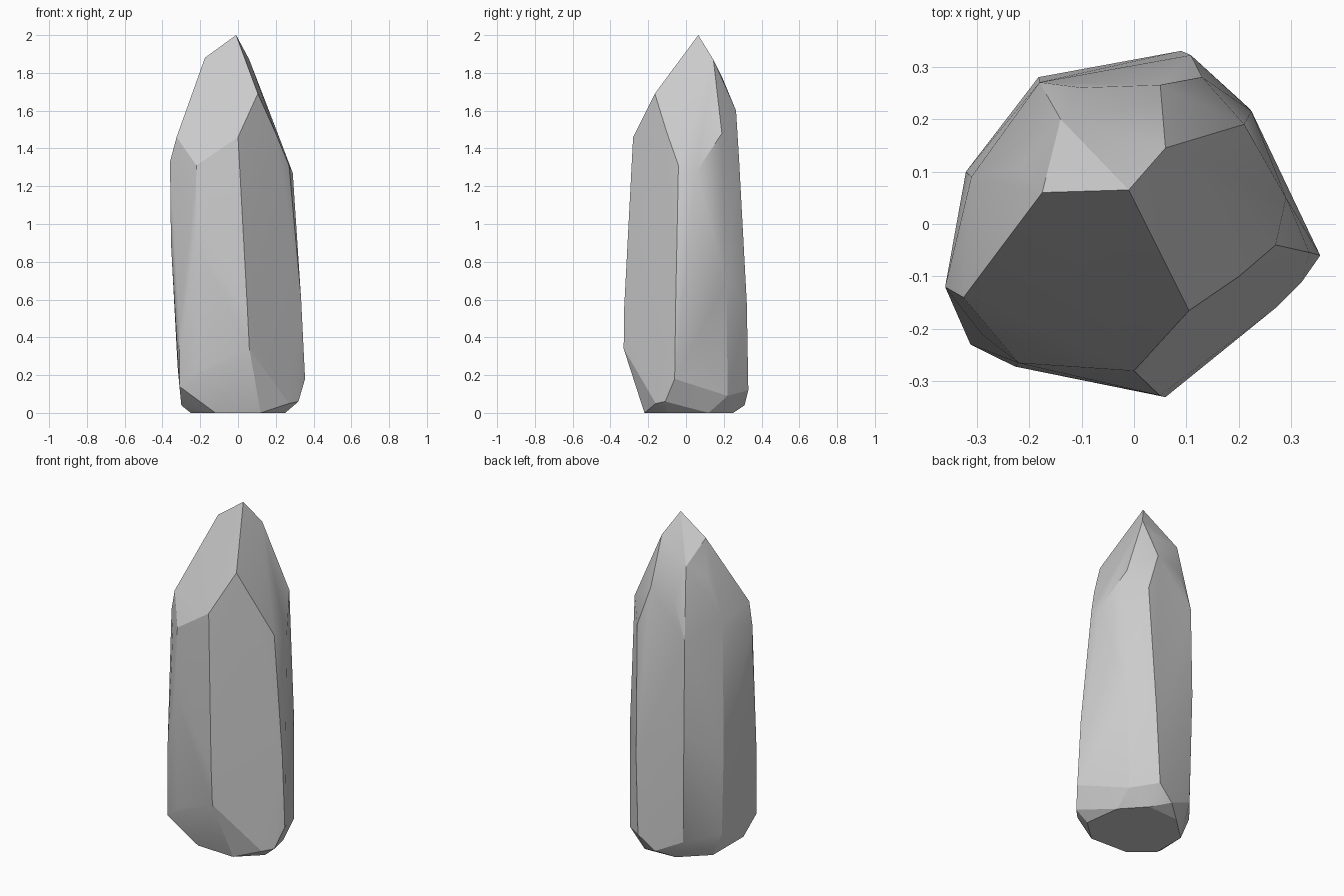
import bpy
import bmesh
import math
from mathutils import Vector

default = bpy.data.objects.get("Cube")
if default:
    bpy.data.objects.remove(default, do_unlink=True)


def make_material(name, colour):
    material = bpy.data.materials.new(name)
    material.use_nodes = True
    material.diffuse_color = colour
    shader = next(n for n in material.node_tree.nodes if n.type == "BSDF_PRINCIPLED")
    shader.inputs["Base Color"].default_value = colour
    return material


def long_edge(low, high, heights, bulge=0.012):
    """Points up one long edge of the shaft, bowed slightly outward at the middle knots."""
    low, high = Vector(low), Vector(high)
    bottom, top = heights[0], heights[-1]
    points = []
    for z in heights:
        t = (z - bottom) / (top - bottom)
        flat = low.lerp(high, t)
        flat += flat.normalized() * bulge * math.sin(math.pi * t)
        points.append((flat.x, flat.y, z))
    return points


def build_hull(name, points, material, smooth_angle):
    """Wrap the points in a closed faceted skin."""
    bm = bmesh.new()
    for point in points:
        bm.verts.new(point)
    hull = bmesh.ops.convex_hull(bm, input=bm.verts)
    spare = {g for g in hull["geom_interior"] + hull["geom_unused"]
             if isinstance(g, bmesh.types.BMVert)}
    bmesh.ops.delete(bm, geom=list(spare), context="VERTS")
    bmesh.ops.recalc_face_normals(bm, faces=bm.faces)
    mesh = bpy.data.meshes.new(name)
    bm.to_mesh(mesh)
    bm.free()
    mesh.materials.append(material)
    obj = bpy.data.objects.new(name, mesh)
    bpy.context.collection.objects.link(obj)
    bpy.ops.object.select_all(action="DESELECT")
    obj.select_set(True)
    bpy.context.view_layer.objects.active = obj
    bpy.ops.object.shade_smooth_by_angle(angle=math.radians(smooth_angle))
    return obj


# Long edges of the shaft: foot, shoulder and the heights of the chipped corners
shaft_edges = [
    ((.06, -.33), (0, -.28), (.34, .56, 1.46)),          # front
    ((-.22, -.26), (-.22, -.265), (.22, .9, 1.31)),      # front right
    ((-.31, -.23), (-.29, -.21), (.14, .49, 1.22)),
    ((-.32, -.13), (-.36, -.12), (.25, .9, 1.33)),       # right
    ((-.31, .1), (-.31, .09), (.14, .6, 1.42)),
    ((-.17, .27), (-.18, .27), (.12, .8, 1.34)),         # back right
    ((.09, .33), (.13, .28), (.12, .58, 1.36)),          # back left
    ((.22, .22), (.21, .19), (.09, .7, 1.48)),
    ((.355, -.06), (.27, -.04), (.18, .6, 1.31)),        # left
]

# Slanted facets of the point
tip = [
    (-.01, .065, 2), (-.175, .06, 1.88), (.06, .145, 1.87),
    (-.14, .2, 1.75), (.03, .19, 1.78), (.105, -.165, 1.69),
    (-.215, .11, 1.68), (-.1, .26, 1.56), (.05, .265, 1.6),
    (-.325, -.14, 1.46), (.2, -.1, 1.48), (.29, .05, 1.27),
]

# Worn rim and flat underside
foot = [
    (.32, -.11, .06), (.27, -.16, .05), (-.3, -.12, .04), (-.01, .31, .04),
    (-.25, -.1, 0), (-.12, -.21, 0), (.12, -.22, 0), (.25, -.1, 0),
    (.22, .12, 0), (.1, .25, 0), (-.1, .24, 0), (-.25, .1, 0),
]

points = tip + foot
for low, high, heights in shaft_edges:
    points += long_edge(low, high, heights)

stone = make_material("pale grey stone", (.6, .6, .6, 1))
build_hull("crystal", points, stone, 20)
